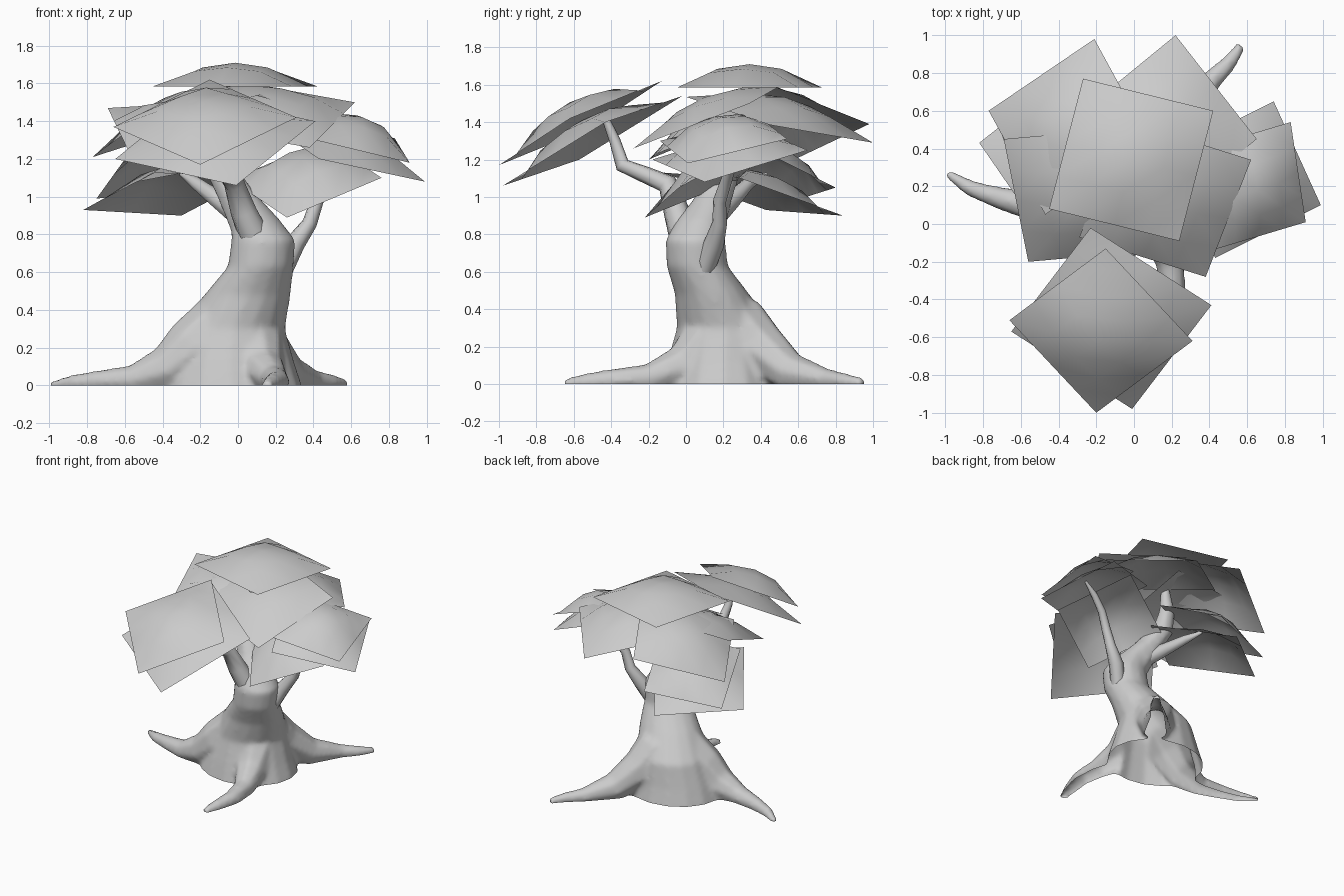
import bpy, bmesh, math
from mathutils import Vector

cube = bpy.data.objects.get("Cube")
if cube:
    bpy.data.objects.remove(cube, do_unlink=True)

# One plain grey for bark and leaves
GREY = (0.6, 0.6, 0.6, 1)
mat = bpy.data.materials.new("plain grey")
mat.use_nodes = True
mat.diffuse_color = GREY
mat.node_tree.nodes["Principled BSDF"].inputs["Base Color"].default_value = GREY


def finish(name, mesh, angle):
    mesh.name = name
    mesh.materials.clear()
    mesh.materials.append(mat)
    obj = bpy.data.objects.new(name, mesh)
    bpy.context.collection.objects.link(obj)
    bpy.ops.object.select_all(action="DESELECT")
    obj.select_set(True)
    bpy.context.view_layer.objects.active = obj
    bpy.ops.object.shade_smooth_by_angle(angle=math.radians(angle))
    return obj


def evaluated_mesh(obj):
    """Mesh of an object with its modifiers or bevel applied; drops the object."""
    bpy.context.view_layer.update()
    graph = bpy.context.evaluated_depsgraph_get()
    mesh = bpy.data.meshes.new_from_object(obj.evaluated_get(graph))
    bpy.data.objects.remove(obj, do_unlink=True)
    return mesh


def loft(name, rings, sides=16):
    """Stack of level ellipses: centre x, centre y, height, x radius, y radius."""
    bm = bmesh.new()
    loops = []
    for cx, cy, z, rx, ry in rings:
        turns = [math.tau * i / sides for i in range(sides)]
        loops.append([bm.verts.new((cx + rx * math.cos(a), cy + ry * math.sin(a), z)) for a in turns])
    for low, high in zip(loops, loops[1:]):
        for i in range(sides):
            j = (i + 1) % sides
            bm.faces.new((low[i], low[j], high[j], high[i]))
    bm.faces.new(loops[0][::-1])
    bm.faces.new(loops[-1])
    mesh = bpy.data.meshes.new(name)
    bm.to_mesh(mesh)
    bm.free()
    return finish(name, mesh, 50)


def limb(name, points):
    """Tapered tube along x, y, z, radius points."""
    curve = bpy.data.curves.new(name, "CURVE")
    curve.dimensions = "3D"
    curve.bevel_depth = 1
    curve.bevel_resolution = 2
    curve.use_fill_caps = True
    spline = curve.splines.new("POLY")
    spline.points.add(len(points) - 1)
    for p, (x, y, z, r) in zip(spline.points, points):
        p.co = (x, y, z, 1)
        p.radius = r
    path = bpy.data.objects.new(name + "_path", curve)
    bpy.context.collection.objects.link(path)
    return finish(name, evaluated_mesh(path), 60)


def fuse(name, parts):
    """Blend parts into one skin and cut it open at the ground."""
    for part in parts:
        part.select_set(True)
    bpy.context.view_layer.objects.active = parts[0]
    bpy.ops.object.join()
    remesh = parts[0].modifiers.new("blend", "REMESH")
    remesh.mode = "VOXEL"
    remesh.voxel_size = 0.018
    smooth = parts[0].modifiers.new("soften", "SMOOTH")
    smooth.factor = 0.5
    smooth.iterations = 8
    mesh = evaluated_mesh(parts[0])
    bm = bmesh.new()
    bm.from_mesh(mesh)
    bmesh.ops.bisect_plane(bm, geom=bm.verts[:] + bm.edges[:] + bm.faces[:],
                           plane_co=(0, 0, 0), plane_no=(0, 0, 1), clear_inner=True)
    bm.to_mesh(mesh)
    bm.free()
    return finish(name, mesh, 60)


def leaf_sheet(name, a, b, c, bulge=0.125, n=4):
    """Square sheet from corner b with neighbours a and c, domed upward."""
    a, b, c = Vector(a), Vector(b), Vector(c)
    u, v = a - b, c - b
    up = u.cross(v).normalized()
    if up.z < 0:
        u, v, up = v, u, -up
    bm = bmesh.new()
    grid = []
    for i in range(n + 1):
        row = []
        for j in range(n + 1):
            s, t = i / n, j / n
            h = (1 - abs(2 * s - 1) ** 2.3) * (1 - abs(2 * t - 1) ** 2.3)
            row.append(bm.verts.new(b + u * s + v * t + up * bulge * h))
        grid.append(row)
    for i in range(n):
        for j in range(n):
            bm.faces.new((grid[i][j], grid[i + 1][j], grid[i + 1][j + 1], grid[i][j + 1]))
    mesh = bpy.data.meshes.new(name)
    bm.to_mesh(mesh)
    bm.free()
    return finish(name, mesh, 60)


# Trunk flared at the base, with roots and the main branch grown out of it
trunk = loft("trunk", [
    (-.04, .20, -.1, .40, .35), (-.04, .20, 0, .38, .33), (-.04, .20, .12, .34, .30),
    (-.03, .21, .3, .28, .26), (.05, .14, .48, .23, .20), (.12, .06, .63, .175, .165),
    (.135, .05, .77, .17, .16), (.09, .08, .88, .13, .13), (.02, .14, 1.0, .09, .09),
])
left_root = limb("left_root", [(-.08, .15, .34, .17), (-.24, .12, .19, .17), (-.38, .1, .08, .13),
                               (-.56, .1, .03, .08), (-.72, .14, .025, .06),
                               (-.87, .19, .015, .045), (-.99, .27, 0, .025)])
back_root = limb("back_root", [(.06, .27, .32, .18), (.13, .4, .19, .15), (.26, .56, .06, .11),
                               (.4, .75, .025, .06), (.5, .85, .015, .045), (.57, .945, .005, .03)])
front_root = limb("front_root", [(.09, .1, .2, .16), (.13, -.02, .09, .12), (.19, -.2, .03, .08),
                                 (.21, -.38, .02, .065), (.18, -.53, .01, .05), (.15, -.65, 0, .03)])
main_branch = limb("main_branch", [(.07, .1, .86, .12), (-.02, .16, 1.02, .095), (-.1, .22, 1.16, .08),
                                   (-.12, .24, 1.32, .06), (-.1, .24, 1.54, .03)])
fuse("trunk_and_roots", [trunk, left_root, back_root, front_root, main_branch])

# Side branches
limb("front_branch", [(.1, .0, .76, .085), (.03, -.05, .92, .07), (-.02, -.1, 1.07, .055),
                      (-.06, -.22, 1.12, .045), (-.09, -.34, 1.17, .04), (-.12, -.38, 1.3, .03),
                      (-.11, -.43, 1.42, .02)])
limb("right_branch", [(.24, .1, .62, .055), (.3, .15, .75, .055), (.38, .18, .86, .04),
                      (.42, .18, .98, .035), (.5, .22, 1.1, .03), (.6, .25, 1.19, .025),
                      (.7, .27, 1.26, .01)])
limb("back_branch", [(.04, .13, .88, .07), (-.1, .24, .98, .05), (-.22, .33, 1.07, .035),
                     (-.3, .43, 1.12, .012)])

# Canopy of domed leaf sheets, each from three corners
leaf_sheet("crown_leaves", (-.27, .77, 1.585), (.42, .60, 1.585), (.24, -.09, 1.585))
leaf_sheet("front_lower_leaves", (-.23, -.02, 1.54), (.41, -.43, 1.40), (-.01, -.98, 1.06))
leaf_sheet("front_upper_leaves", (-.15, -.13, 1.62), (.31, -.62, 1.42), (-.2, -1, 1.17))
leaf_sheet("middle_right_leaves", (.62, .34, 1.5), (.38, -.28, 1.26), (-.29, -.07, 1.38), .1)
leaf_sheet("middle_left_leaves", (-.69, .45, 1.47), (-.56, -.2, 1.2), (.12, -.14, 1.24))
leaf_sheet("back_left_leaves", (-.21, .98, 1.39), (-.77, .60, 1.21), (-.47, .05, 1.43))
leaf_sheet("back_right_leaves", (.65, .45, 1.385), (.22, 1, 1.29), (-.33, .55, 1.44))
leaf_sheet("low_back_outer_leaves", (-.3, .84, .9), (-.82, .43, .93), (-.44, -.12, 1.13))
leaf_sheet("low_back_inner_leaves", (-.18, .8, 1.05), (-.75, .61, .99), (-.57, .11, 1.24))
leaf_sheet("side_upper_leaves", (.83, .54, 1.31), (.91, .01, 1.18), (.41, -.14, 1.3))
leaf_sheet("side_lower_leaves", (.74, .65, 1.25), (.99, .1, 1.08), (.43, -.18, 1.2))
leaf_sheet("side_front_leaves", (.76, .02, 1.1), (.26, -.22, .89), (-.04, .27, 1.09))
